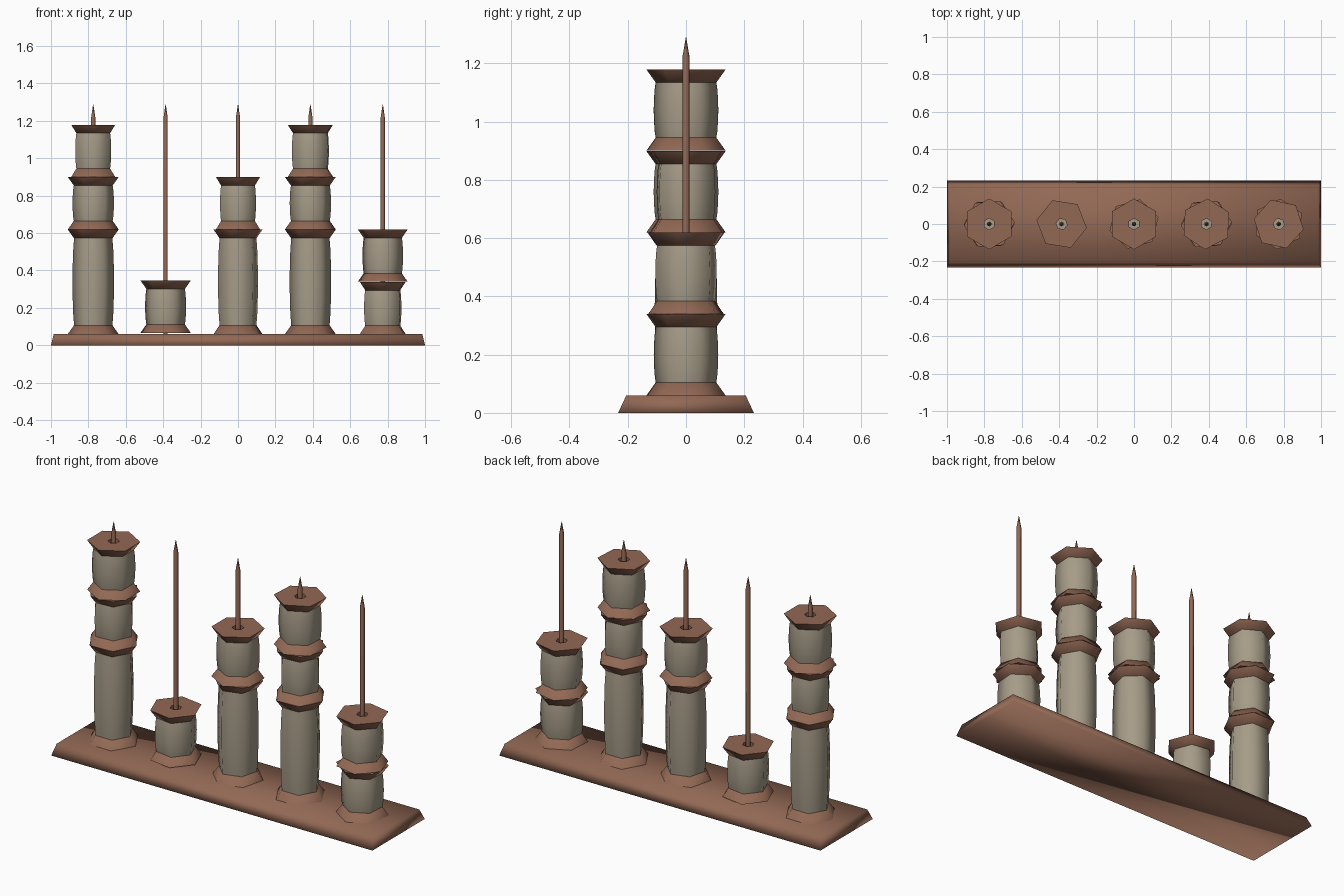
import bpy, bmesh
from math import radians, cos, sin, pi

cube = bpy.data.objects.get("Cube")
if cube:
    bpy.data.objects.remove(cube)


def material(name, rgb):
    m = bpy.data.materials.new(name)
    m.use_nodes = True
    m.diffuse_color = (*rgb, 1)
    m.node_tree.nodes["Principled BSDF"].inputs["Base Color"].default_value = (*rgb, 1)
    return m


brown = material("brown_wood", (0.29, 0.14, 0.09))
beige = material("beige_bead", (0.38, 0.33, 0.245))


def finish(bm, name, mat, sharp=None):
    bmesh.ops.recalc_face_normals(bm, faces=bm.faces)
    mesh = bpy.data.meshes.new(name)
    bm.to_mesh(mesh)
    bm.free()
    mesh.materials.append(mat)
    mesh.shade_smooth()
    if sharp:
        mesh.set_sharp_from_angle(angle=radians(sharp))
    obj = bpy.data.objects.new(name, mesh)
    bpy.context.collection.objects.link(obj)
    return obj


def lathe(name, profile, mat, x, turn=0, sides=6, closed=False, sharp=65):
    """Spin a (radius, height) profile; open profiles get end caps."""
    bm = bmesh.new()
    rings = []
    for r, z in profile:
        angles = [radians(turn) + 2 * pi * i / sides for i in range(sides)]
        rings.append([bm.verts.new((x + r * cos(a), r * sin(a), z)) for a in angles])
    pairs = list(zip(rings, rings[1:]))
    if closed:
        pairs.append((rings[-1], rings[0]))
    else:
        bm.faces.new(rings[0])
        bm.faces.new(rings[-1])
    for a, b in pairs:
        for i in range(sides):
            j = (i + 1) % sides
            bm.faces.new((a[i], a[j], b[j], b[i]))
    return finish(bm, name, mat, sharp)


# Base board with sloping sides
BASE = 0.06
bm = bmesh.new()
bmesh.ops.create_cube(bm, size=2)
for v in bm.verts:
    top = v.co.z > 0
    v.co.x *= 0.985 if top else 1.0
    v.co.y *= 0.205 if top else 0.233
    v.co.z = BASE if top else 0
finish(bm, "base_board", brown)

FLARE, NECK, BELLY, HOLE, RIM = 0.136, 0.104, 0.111, 0.03, 0.045


def bead(name, x, z0, z1, turn):
    """Bulging six-sided bead with a flared rim at each end."""
    h = z1 - z0
    lo, hi = z0 + 0.025, z1 - 0.025
    steps = 6
    body = []
    for i in range(steps + 1):
        t = i / steps
        body.append((NECK - 0.003 + (BELLY - NECK + 0.003) * sin(pi * t) ** 0.7
                     if 0 < t < 1 else NECK - 0.003, lo + (hi - lo) * t))
    lathe(name + "_body", body, beige, x, turn)
    for label, end, way in (("lower", z0, 1), ("upper", z1, -1)):
        inner = end + way * RIM
        rim = [(HOLE, end), (FLARE, end), (NECK, inner), (HOLE, inner)]
        lathe(f"{name}_{label}_rim", rim, brown, x, turn, closed=True)


# Columns of beads: (height in units, turn in degrees), from right to left
UNIT = 0.28
columns = [
    [(2, 0), (1, 4), (1, 30)],
    [(1, -9)],
    [(2, 16), (1, 30)],
    [(2, 0), (1, 5), (1, 27)],
    [(1, 26), (1, -12)],
]
for c, beads in enumerate(columns):
    x = (c - 2) * 0.387
    # Pointed rod through the column
    lathe(f"rod_{c + 1}", [(0.0125, 0.02), (0.0125, 1.22), (0.001, 1.288)],
          brown, x, turn=30)
    # The lone bead floats slightly above the board
    z = BASE + (0.007 if len(beads) == 1 else 0)
    for b, (units, turn) in enumerate(beads):
        bead(f"column_{c + 1}_bead_{b + 1}", x, z, z + units * UNIT - 0.001, turn)
        z += units * UNIT
